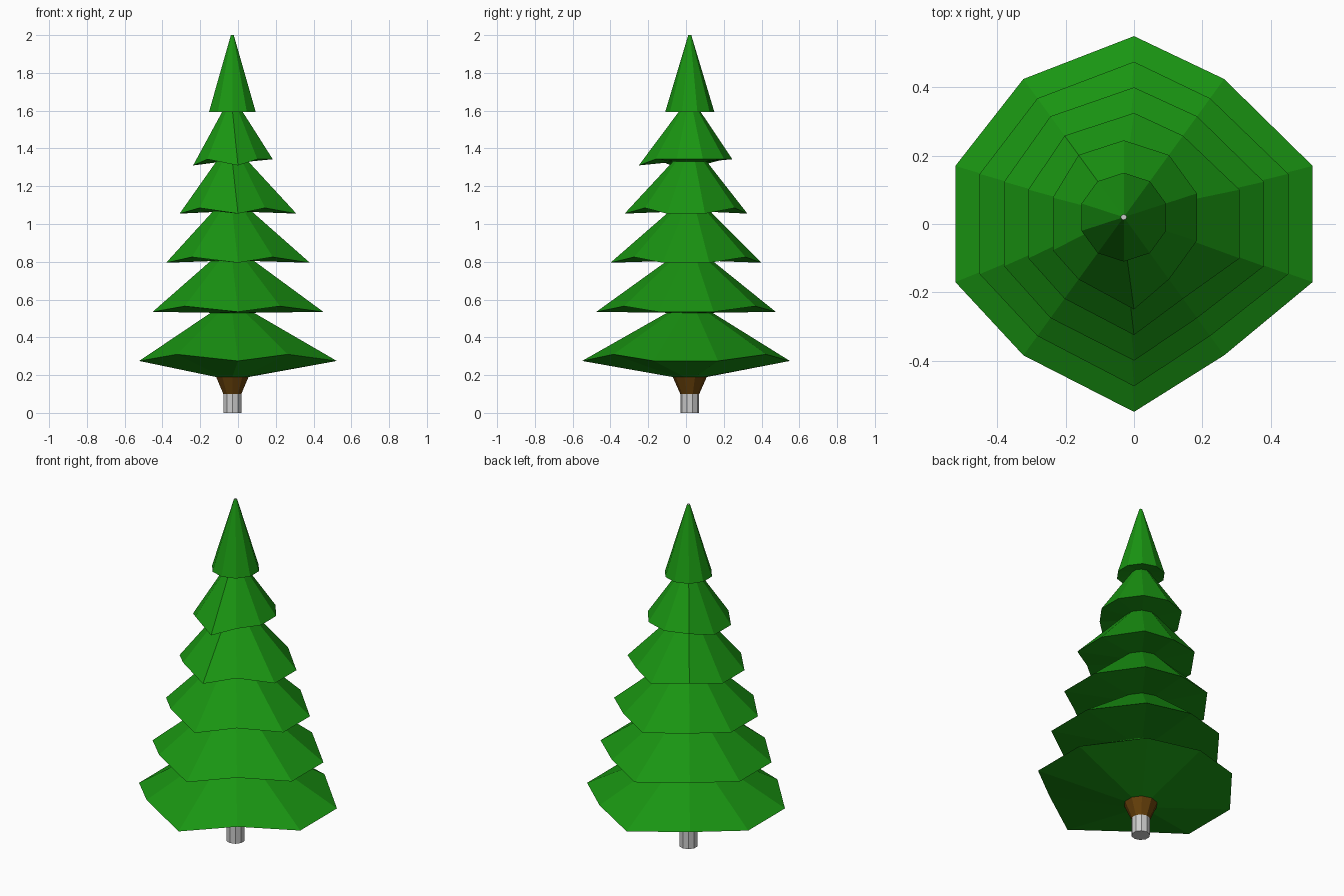
import bpy
from math import radians, cos, sin

if "Cube" in bpy.data.objects:
    bpy.data.objects.remove(bpy.data.objects["Cube"])

CX, CY, N = -0.03, 0.02, 10   # trunk axis and number of sides


def material(name, rgb):
    m = bpy.data.materials.new(name)
    m.diffuse_color = (*rgb, 1)
    m.use_nodes = True
    m.node_tree.nodes["Principled BSDF"].inputs["Base Color"].default_value = m.diffuse_color
    return m


def ring(r, z):
    """Regular ring around the trunk axis, first corner pointing to +y."""
    return [(CX + r * cos(radians(90 + 36 * i)), CY + r * sin(radians(90 + 36 * i)), z)
            for i in range(N)]


def branch_rim(r, z, r_in, z_in, tucked):
    """Rim whose tucked corners are pulled in and lifted; the rest centre on the origin."""
    pts = ring(r_in, z_in)
    for i in range(N):
        if i not in tucked:
            a = radians(90 + 36 * i)
            pts[i] = (r * cos(a), r * sin(a), z)
    return pts


def loft(name, rings, mat=None, cap_bottom=False, cap_top=False):
    verts = [v for rg in rings for v in rg]
    faces = []
    for k in range(len(rings) - 1):
        for i in range(N):
            a, b = k * N + i, k * N + (i + 1) % N
            faces.append((a, b, b + N, a + N))
    if cap_bottom:
        faces.append(tuple(reversed(range(N))))
    if cap_top:
        faces.append(tuple(range(len(verts) - N, len(verts))))
    me = bpy.data.meshes.new(name)
    me.from_pydata(verts, [], faces)
    ob = bpy.data.objects.new(name, me)
    bpy.context.collection.objects.link(ob)
    if mat:
        me.materials.append(mat)
    return ob


green = material("needles", (0.01, 0.30, 0.006))
brown = material("bark", (0.13, 0.05, 0.003))

# Grey stem and flared brown trunk
loft("stem", [ring(0.05, 0), ring(0.05, 0.10)], cap_bottom=True)
loft("trunk", [ring(0.05, 0.10), ring(0.09, 0.19)], brown)

# Foliage: stacked skirts (rim radius, rim z, tucked radius, tucked z, neck radius, neck z)
tiers = [(0.55, 0.275, 0.50, 0.31, 0.12, 0.53),
         (0.475, 0.535, 0.43, 0.565, 0.12, 0.805),
         (0.40, 0.795, 0.365, 0.825, 0.11, 1.065),
         (0.325, 1.055, 0.295, 1.085, 0.09, 1.33),
         (0.25, 1.31, 0.225, 1.343, 0.05, 1.605)]
rings = [ring(0.09, 0.19)]
for k, (r, z, ri, zi, rn, zn) in enumerate(tiers):
    tucked = {1, 4, 6, 9} if k < 4 else {0, 1, 4, 6, 7, 8, 9}
    rings += [branch_rim(r, z, ri, zi, tucked), ring(rn, zn)]
rings += [ring(0.13, 1.593), ring(0.008, 2.0)]
loft("foliage", rings, green)

# Small grey cap at the very top
loft("tip", [ring(0.008, 2.0)], cap_top=True)
